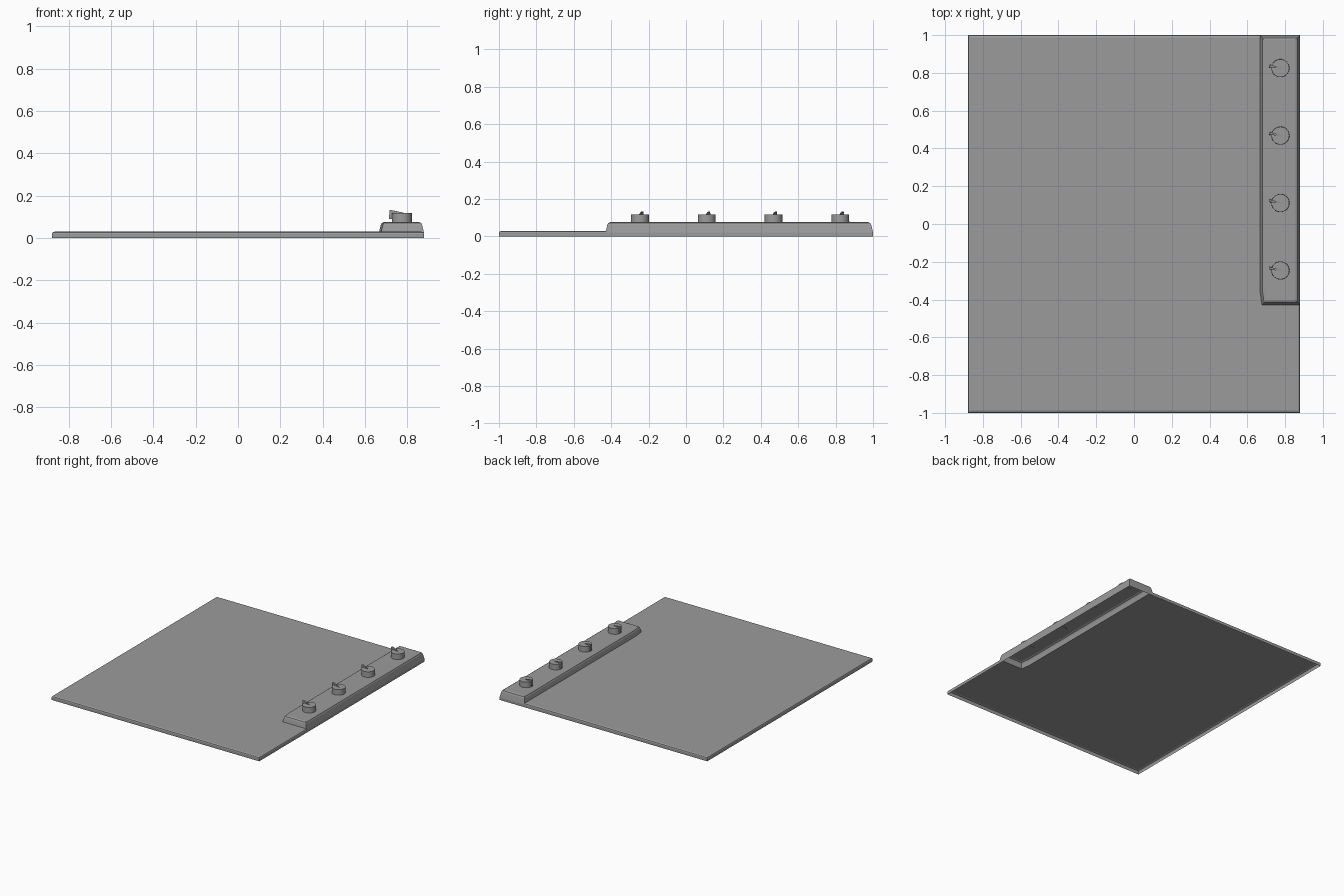
import bpy, bmesh, math
from mathutils import Matrix, Vector

cube = bpy.data.objects.get("Cube")
if cube:
    bpy.data.objects.remove(cube)

grey = bpy.data.materials.new("mid_grey")
grey.use_nodes = True
grey.diffuse_color = (0.33, 0.33, 0.33, 1)
grey.node_tree.nodes["Principled BSDF"].inputs["Base Color"].default_value = grey.diffuse_color


def make_object(name, bm):
    bmesh.ops.recalc_face_normals(bm, faces=bm.faces)
    mesh = bpy.data.meshes.new(name)
    bm.to_mesh(mesh)
    bm.free()
    mesh.materials.append(grey)
    obj = bpy.data.objects.new(name, mesh)
    bpy.context.collection.objects.link(obj)
    return obj


def smooth(obj, angle=25):
    bpy.ops.object.select_all(action="DESELECT")
    obj.select_set(True)
    bpy.context.view_layer.objects.active = obj
    bpy.ops.object.shade_smooth_by_angle(angle=math.radians(angle))


def loft(name, outline, levels):
    """Stack copies of an outline at (height, inset) levels into a closed solid."""
    bm = bmesh.new()
    cx = sum(p[0] for p in outline) / len(outline)
    cy = sum(p[1] for p in outline) / len(outline)
    rings = [[bm.verts.new((x + math.copysign(inset, cx - x),
                            y + math.copysign(inset, cy - y), z))
              for x, y in outline] for z, inset in levels]
    n = len(outline)
    for low, high in zip(rings, rings[1:]):
        for i in range(n):
            j = (i + 1) % n
            bm.faces.new((low[i], low[j], high[j], high[i]))
    bm.faces.new(rings[0])
    bm.faces.new(rings[-1])
    return make_object(name, bm)


# Flat panel with a bevelled rim
panel = loft("panel", [(-0.88, -1), (0.88, -1), (0.88, 1), (-0.88, 1)],
             [(0, 0), (0.02, 0), (0.026, 0.003), (0.03, 0.012)])

# Raised control ridge along the left edge
ridge = loft("control_ridge",
             [(0.665, -0.36), (0.675, -0.43), (0.88, -0.43), (0.88, 1), (0.665, 1)],
             [(0, 0), (0.02, 0), (0.06, 0.009), (0.071, 0.014), (0.076, 0.024)])

# Join both into one pressed sheet, open underneath
union = panel.modifiers.new("join_ridge", "BOOLEAN")
union.operation = "UNION"
union.solver = "EXACT"
union.object = ridge
bpy.context.view_layer.update()
evaluated = panel.evaluated_get(bpy.context.evaluated_depsgraph_get())
sheet = bpy.data.meshes.new_from_object(evaluated)
panel.modifiers.clear()
panel.data = sheet
bpy.data.objects.remove(ridge)

bm = bmesh.new()
bm.from_mesh(sheet)
underside = [f for f in bm.faces if all(v.co.z < 0.001 for v in f.verts)]
bmesh.ops.delete(bm, geom=underside, context="FACES")
bm.to_mesh(sheet)
bm.free()
panel.name = "panel_with_ridge"
smooth(panel, 10)


# Round knobs, each with a slim wedge pointer
def make_knob(index, y):
    place = Matrix.Translation((0.775, y, 0.075))
    bm = bmesh.new()
    bmesh.ops.create_cone(bm, cap_ends=True, segments=32, radius1=0.048, radius2=0.047,
                          depth=0.044, matrix=place @ Matrix.Translation((0, 0, 0.021)))
    smooth(make_object(f"knob_{index}", bm))

    bm = bmesh.new()
    turned = place @ Matrix.Rotation(math.radians(-12), 4, "Z")
    profile = [(-0.06, 0.015, 0.008), (-0.06, 0.057, 0.006),
               (-0.045, 0.056, 0.006), (0.01, 0.044, 0.002), (0.01, 0.015, 0.002)]
    sides = [[bm.verts.new(turned @ Vector((x, s * w, z))) for x, z, w in profile]
             for s in (-1, 1)]
    for side in sides:
        bm.faces.new(side)
    for i in range(len(profile)):
        j = (i + 1) % len(profile)
        bm.faces.new((sides[0][i], sides[0][j], sides[1][j], sides[1][i]))
    make_object(f"pointer_{index}", bm)


for k in range(4):
    make_knob(k + 1, 0.825 - k * 0.357)
